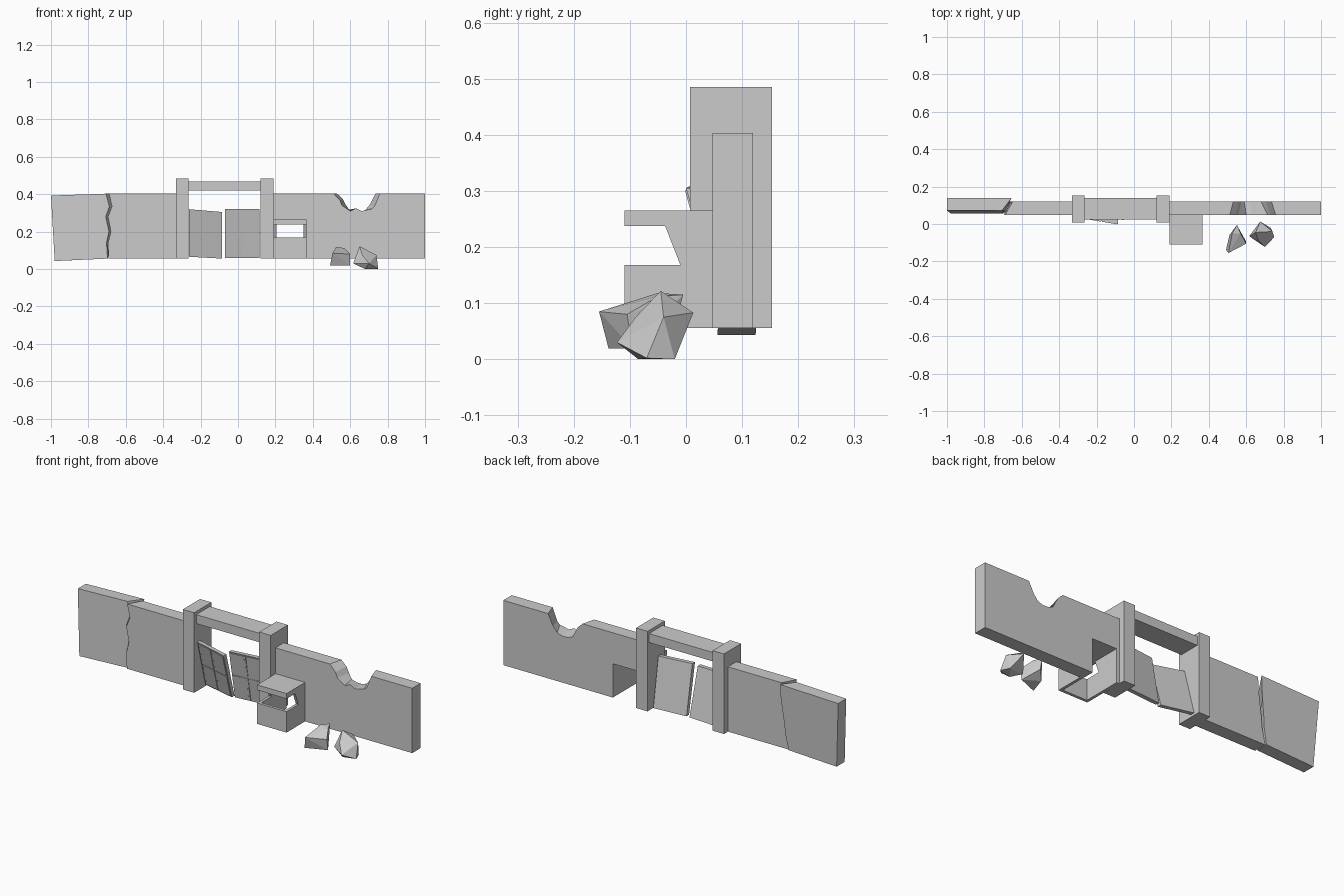
import bpy, bmesh
from mathutils import Vector

if "Cube" in bpy.data.objects:
    bpy.data.objects.remove(bpy.data.objects["Cube"])


def finish(name, bm):
    bmesh.ops.recalc_face_normals(bm, faces=bm.faces)
    me = bpy.data.meshes.new(name)
    bm.to_mesh(me)
    bm.free()
    ob = bpy.data.objects.new(name, me)
    bpy.context.collection.objects.link(ob)
    return ob


def skin(name, front, back):
    """Solid between two matching outlines."""
    bm = bmesh.new()
    a = [bm.verts.new(p) for p in front]
    b = [bm.verts.new(p) for p in back]
    n = len(a)
    bm.faces.new(a)
    bm.faces.new(b[::-1])
    for i in range(n):
        j = (i + 1) % n
        bm.faces.new((a[i], b[i], b[j], a[j]))
    return finish(name, bm)


def add_box(bm, fn, lo, hi):
    v = [bm.verts.new(fn(x, y, z)) for x in (lo[0], hi[0])
         for y in (lo[1], hi[1]) for z in (lo[2], hi[2])]
    for f in ((0, 1, 3, 2), (4, 6, 7, 5), (0, 4, 5, 1),
              (2, 3, 7, 6), (0, 2, 6, 4), (1, 5, 7, 3)):
        bm.faces.new([v[i] for i in f])


def box(name, x0, x1, y0, y1, z0, z1):
    bm = bmesh.new()
    add_box(bm, lambda x, y, z: (x, y, z), (x0, y0, z0), (x1, y1, z1))
    return finish(name, bm)


Y0, Y1, Z0, Z1 = 0.047, 0.119, 0.056, 0.403

# gateway posts and lintel
box("left_post", -0.332, -0.265, 0.007, 0.153, Z0, 0.485)
box("right_post", 0.121, 0.189, 0.007, 0.153, Z0, 0.485)
box("lintel", -0.265, 0.121, 0.025, 0.14, 0.42, 0.468)

# right wall: booth doorway at the bottom, broken notch on top
base = [(0.189, Z0), (0.205, Z0), (0.205, 0.237), (0.35, 0.237), (0.35, Z0), (1, Z0), (1, Z1)]
notch_f = [(0.758, Z1), (0.73, 0.335), (0.715, 0.322), (0.66, 0.31), (0.63, 0.325),
           (0.60, 0.31), (0.556, 0.34), (0.545, 0.368), (0.512, Z1)]
notch_b = [(0.735, Z1), (0.705, 0.345), (0.68, 0.315), (0.65, 0.305), (0.62, 0.306),
           (0.59, 0.316), (0.575, 0.345), (0.56, 0.375), (0.53, Z1)]
end = [(0.189, Z1)]
skin("right_wall", [(x, Y0, z) for x, z in base + notch_f + end],
     [(x, Y1, z) for x, z in base + notch_b + end])

# left wall and the broken, leaning end section share a crack line
crack = [(-0.692, Z0), (-0.695, 0.14), (-0.68, 0.2), (-0.695, 0.28), (-0.674, 0.335), (-0.69, Z1)]
crack_b = [(x + s, z) for (x, z), s in zip(crack, (0, 0.02, 0.01, 0.035, 0.02, 0.04))]
side = [(-0.332, Z1), (-0.332, Z0)]
skin("left_wall", [(x, Y0, z) for x, z in crack + side],
     [(x, Y1, z) for x, z in crack_b + side])
outer = [(-1.0, 0.393), (-0.98, 0.043)]


def lean(pts, y):
    return [(x, y + 0.045 * (z - 0.04), z) for x, z in pts]


skin("broken_wall_end", lean([(x - 0.004 - 0.03 * z, z) for x, z in crack] + outer, 0.056),
     lean([(x - 0.004, z) for x, z in crack_b] + outer, 0.124))

# guard booth: two cheeks with cutaway windows, roof and front panel
cheek = [(Y0, Z0), (-0.11, Z0), (-0.11, 0.168), (-0.01, 0.168),
         (-0.037, 0.237), (-0.11, 0.237), (-0.11, 0.265), (Y0, 0.265)]
for nm, x in (("booth_left_cheek", 0.19), ("booth_right_cheek", 0.35)):
    skin(nm, [(x, y, z) for y, z in cheek], [(x + 0.015, y, z) for y, z in cheek])
box("booth_roof", 0.205, 0.35, -0.11, Y0, 0.237, 0.265)
box("booth_front", 0.205, 0.35, -0.11, -0.095, Z0, 0.168)


# warped gate leaves: backing slab with 2 x 2 raised plates and rivets
def gate(name, hinge_bot, free_bot, hinge_top, free_top):
    hb, fb, ht, ft = map(Vector, (hinge_bot, free_bot, hinge_top, free_top))

    def at(u, d, w):
        return hb.lerp(fb, u).lerp(ht.lerp(ft, u), w) + Vector((0, d, 0))

    bm = bmesh.new()
    add_box(bm, at, (0, 0.004, 0), (1, 0.026, 1))
    for u in (0.03, 0.51):
        for w in (0.02, 0.505):
            add_box(bm, at, (u, 0, w), (u + 0.46, 0.005, w + 0.475))
            for k in range(3):
                r, c = u + 0.04, w + 0.08 + k * 0.155
                add_box(bm, at, (r, -0.002, c), (r + 0.02, 0.001, c + 0.02))
    return finish(name, bm)


gate("left_gate", (-0.262, 0.095, 0.066), (-0.085, 0.066, 0.056),
     (-0.262, 0.026, 0.32), (-0.085, -0.004, 0.305))
gate("right_gate", (0.116, 0.085, 0.059), (-0.07, 0.07, 0.059),
     (0.116, 0.043, 0.322), (-0.07, 0.02, 0.322))


# fallen rubble
def rock(name, pts):
    bm = bmesh.new()
    for p in pts:
        bm.verts.new(p)
    bmesh.ops.convex_hull(bm, input=bm.verts)
    loose = [v for v in bm.verts if not v.link_faces]
    bmesh.ops.delete(bm, geom=loose, context='VERTS')
    return finish(name, bm)


rock("rubble_left", [(0.505, -0.155, 0.085), (0.6, -0.105, 0.08), (0.492, -0.138, 0.019),
                     (0.6, -0.095, 0.019), (0.55, -0.02, 0.06), (0.525, -0.05, 0.118),
                     (0.55, -0.005, 0.115), (0.57, -0.05, 0.112), (0.51, -0.06, 0.03)])
rock("rubble_right", [(0.65, -0.045, 0.122), (0.675, 0.013, 0.083), (0.74, -0.04, 0.075),
                      (0.75, -0.07, 0.002), (0.73, -0.02, 0), (0.68, -0.085, 0),
                      (0.616, -0.065, 0.03), (0.7, -0.123, 0.03), (0.665, -0.09, 0.075)])
